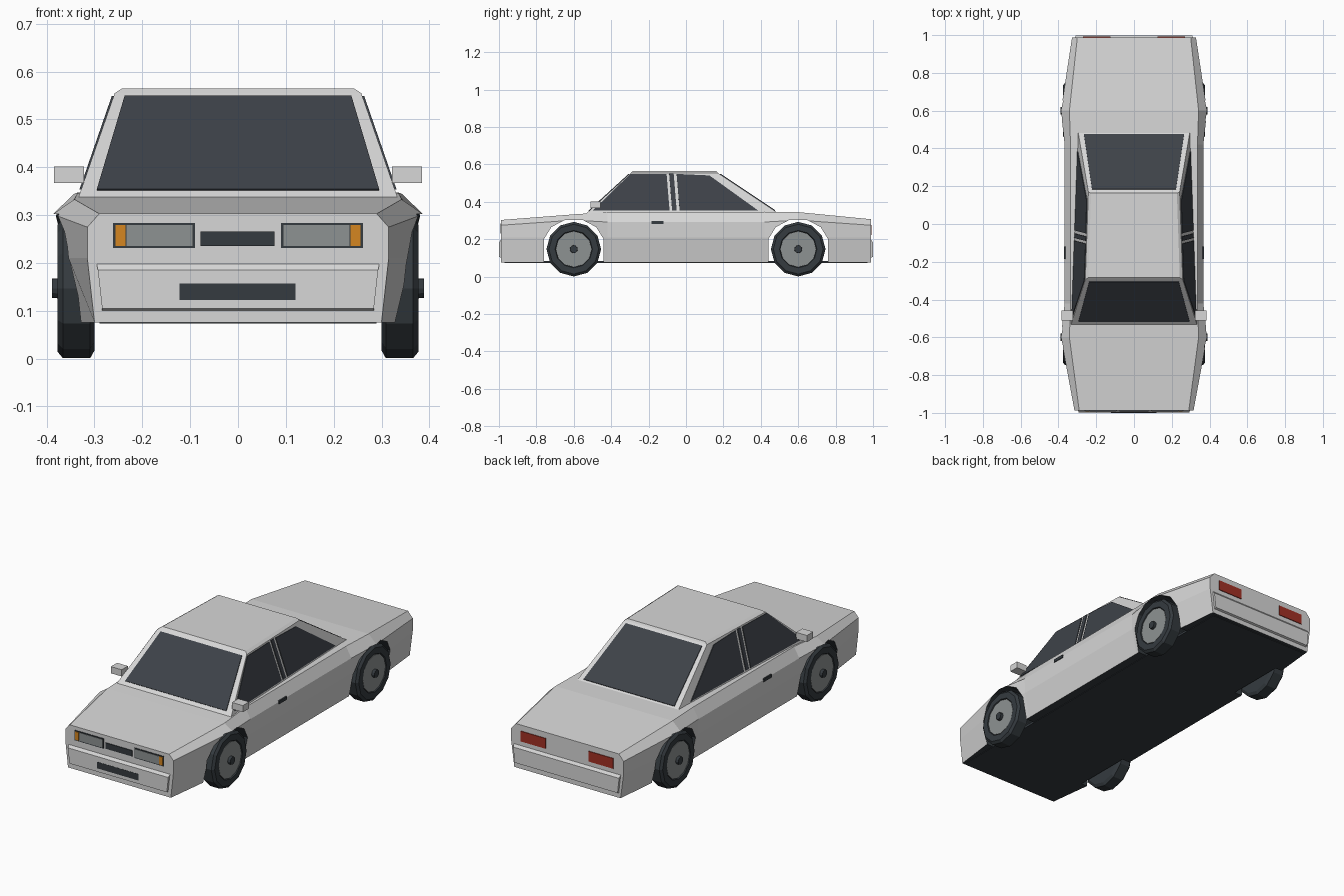
import bpy, bmesh, math
from mathutils import Vector

if "Cube" in bpy.data.objects:
    bpy.data.objects.remove(bpy.data.objects["Cube"], do_unlink=True)


def material(name, r, g, b):
    m = bpy.data.materials.new(name)
    m.use_nodes = True
    m.diffuse_color = (r, g, b, 1)
    m.node_tree.nodes["Principled BSDF"].inputs["Base Color"].default_value = (r, g, b, 1)
    return m


PAINT = material("silver paint", .68, .68, .68)
DARK = material("dark rubber", .035, .043, .05)
GLASS = material("tinted glass", .047, .054, .065)
GREY = material("lamp and rim grey", .27, .29, .29)
AMBER = material("amber", .66, .24, .015)
RED = material("tail red", .36, .03, .018)


def mesh(name, verts, faces, mats, rule=None):
    bm = bmesh.new()
    vs = [bm.verts.new(v) for v in verts]
    for f in faces:
        bm.faces.new([vs[i] for i in f])
    bmesh.ops.recalc_face_normals(bm, faces=bm.faces)
    bm.normal_update()
    for f in bm.faces:
        f.material_index = rule(f) if rule else 0
    me = bpy.data.meshes.new(name)
    bm.to_mesh(me)
    bm.free()
    for m in mats:
        me.materials.append(m)
    ob = bpy.data.objects.new(name, me)
    bpy.context.scene.collection.objects.link(ob)
    return ob


def loft(name, rings, mats, rule=None):
    """Skin closed rings of equal length and cap both ends."""
    n = len(rings[0])
    verts = [p for r in rings for p in r]
    faces = [(k * n + i, k * n + (i + 1) % n, (k + 1) * n + (i + 1) % n, (k + 1) * n + i)
             for k in range(len(rings) - 1) for i in range(n)]
    faces += [tuple(range(n)), tuple(range(len(verts) - n, len(verts)))]
    return mesh(name, verts, faces, mats, rule)


def plate(name, pts, mat, half=.004):
    """Thin panel centred on the plane of the given outline."""
    p = [Vector(q) for q in pts]
    n = (p[1] - p[0]).cross(p[2] - p[0]).normalized() * half
    return loft(name, [[q - n for q in p], [q + n for q in p]], [mat])


def rect(name, x0, x1, z0, z1, y, mat, half=.003):
    return plate(name, [(x0, y, z0), (x1, y, z0), (x1, y, z1), (x0, y, z1)], mat, half)


def box(name, x0, x1, y0, y1, z0, z1, mat):
    ring = lambda z: [(x0, y0, z), (x1, y0, z), (x1, y1, z), (x0, y1, z)]
    return loft(name, [ring(z0), ring(z1)], [mat])


# Lower body: cross-sections from nose to tail, flared over the wheels
def section(y, top, ztop, waist, zwaist, mid, bottom):
    half = [(bottom, .076), (mid, .21), (waist, zwaist), (top, ztop)]
    return [(x, y, z) for x, z in half] + [(-x, y, z) for x, z in reversed(half)]


body = loft("body", [
    section(-.988, .29, .303, .315, .275, .315, .30),
    section(-.6, .342, .333, .387, .302, .38, .348),
    section(-.42, .336, .345, .367, .292, .364, .338),
    section(.42, .336, .347, .367, .292, .364, .338),
    section(.6, .342, .345, .387, .302, .38, .348),
    section(.988, .30, .307, .328, .275, .328, .31),
], [PAINT, DARK], lambda f: 1 if f.normal.z < -.9 else 0)

# Wheel arch openings
arch = [(.16, .02), (.16, .20), (.12, .265), (.05, .302)]
arch += [(-a, z) for a, z in reversed(arch)]
for label, cy in (("front", -.6), ("rear", .6)):
    cutter = loft(label + "_arch_cutter",
                  [[(x, cy + a, z) for a, z in arch] for x in (-.5, .5)],
                  [PAINT, DARK], lambda f: 1)
    cutter.hide_render = True
    cutter.hide_set(True)
    mod = body.modifiers.new(label + " arch", 'BOOLEAN')
    mod.operation = 'DIFFERENCE'
    mod.solver = 'EXACT'
    mod.object = cutter
box("floor", -.29, .29, -.97, .97, .073, .085, DARK)


# Cabin: sloping planes for sides, windscreen and rear window
def side_x(y, z):
    return .33 - .31 * (z - .345) - .035 * (y + .5)


def front_y(z):
    return -.525 + (z - .345) * 1.095


def rear_y(z):
    return .485 - (z - .345) * 1.5


def cabin_ring(z):
    f, r = front_y(z), rear_y(z)
    return [(side_x(f, z), f, z), (side_x(r, z), r, z),
            (-side_x(r, z), r, z), (-side_x(f, z), f, z)]


eaves = cabin_ring(.555)
crown = [(x * .94, y * .96, .565) for x, y, z in eaves]
loft("cabin", [cabin_ring(.335), eaves, crown], [PAINT])

# Windscreen and rear window
for name, run, low, high in (("windscreen", front_y, .295, .237),
                             ("rear_window", rear_y, .265, .222)):
    plate(name, [(-low, run(.352), .352), (low, run(.352), .352),
                 (high, run(.547), .547), (-high, run(.547), .547)], GLASS)

# Side windows, handles and mirrors
windows = {
    "front_side_window": [(-.498, .353), (-.088, .353), (-.104, .548), (-.298, .548)],
    "pillar_strip": [(-.074, .353), (-.05, .353), (-.066, .55), (-.09, .55)],
    "rear_side_window": [(-.034, .353), (.385, .353), (.125, .54), (-.05, .548)],
}
for s, side in ((1, "left"), (-1, "right")):
    for name, pts in windows.items():
        plate(f"{side}_{name}", [(s * side_x(y, z), y, z) for y, z in pts], GLASS)
    plate(side + "_door_handle", [(s * .367, y, z) for y, z in
          ((-.185, .282), (-.12, .282), (-.12, .298), (-.185, .298))], DARK)
    x0, x1 = sorted((s * .322, s * .385))
    box(side + "_mirror", x0, x1, -.51, -.458, .367, .402, PAINT)

    # Lamps
    def lamp(name, a, b, z0, z1, y, mat, half=.003):
        rect(f"{side}_{name}", min(s * a, s * b), max(s * a, s * b), z0, z1, y, mat, half)
    lamp("headlight_frame", .09, .261, .231, .284, -.988, DARK)
    lamp("headlight", .095, .233, .236, .279, -.99, GREY)
    lamp("indicator", .235, .256, .236, .279, -.99, AMBER)
    lamp("tail_light", .125, .27, .222, .276, .989, RED)

rect("grille", -.078, .076, .235, .266, -.989, DARK)


# Bumpers with a bevelled top edge
def bumper(name, d, wide):
    rows = [(.10, wide - .012, .985), (.105, wide - .012, .999),
            (.185, wide - .003, .999), (.202, wide, .985)]
    loft(name, [[(-w, d * .96, z), (w, d * .96, z), (w, d * y, z), (-w, d * y, z)]
                for z, w, y in rows], [PAINT])


bumper("front_bumper", -1, .296)
bumper("rear_bumper", 1, .312)
rect("lower_grille", -.122, .12, .123, .157, -.9985, DARK, .0015)


# Wheels: twelve-sided turned profiles
def turned(name, profile, s, cy, mats, rule=None, sides=12):
    rings = [[(s * x, cy + r * math.sin(i * math.tau / sides),
               .147 + r * math.cos(i * math.tau / sides)) for i in range(sides)]
             for x, r in profile]
    return loft(name, rings, mats, rule)


tyre = [(.30, .13), (.309, .146), (.366, .146), (.377, .133), (.377, .10), (.371, .097)]
for s, side in ((1, "left"), (-1, "right")):
    for end, cy in (("front", -.6), ("rear", .6)):
        tag = f"{side}_{end}_"
        turned(tag + "tyre", tyre, s, cy, [DARK])
        turned(tag + "rim", [(.36, .097), (.374, .095)], s, cy, [GREY])
        turned(tag + "hub", [(.36, .022), (.389, .02)], s, cy, [DARK])
